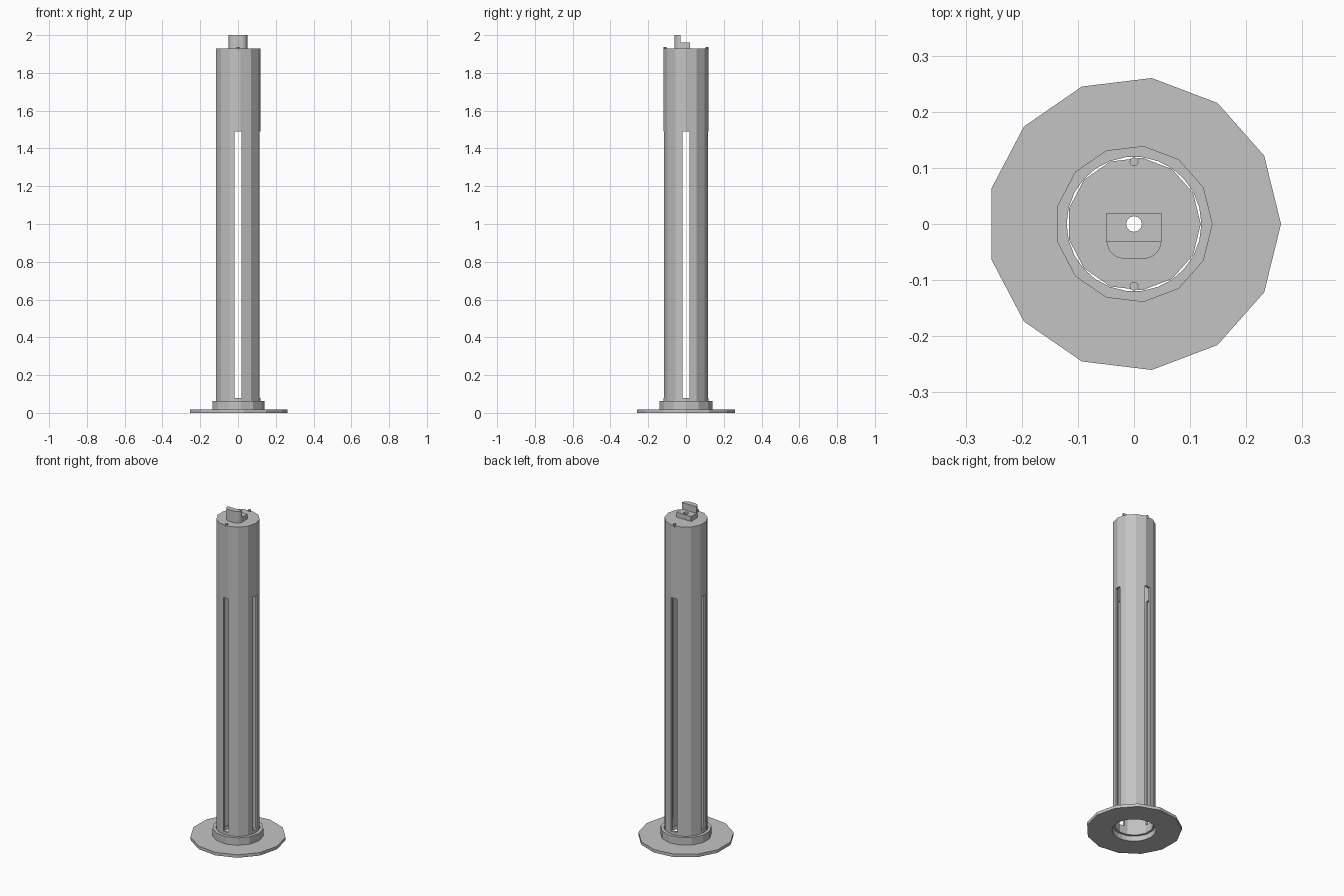
import bpy
import bmesh
import math

cube = bpy.data.objects.get("Cube")
if cube:
    bpy.data.objects.remove(cube, do_unlink=True)

grey = bpy.data.materials.new("plain grey")
grey.use_nodes = True
GREY = (0.55, 0.55, 0.55, 1)
grey.diffuse_color = GREY
grey.node_tree.nodes["Principled BSDF"].inputs["Base Color"].default_value = GREY

SIDES = 13


def prism(name, outline, z0, z1):
    """Extrude a counter-clockwise outline from z0 up to z1."""
    bm = bmesh.new()
    low = [bm.verts.new((x, y, z0)) for x, y in outline]
    high = [bm.verts.new((x, y, z1)) for x, y in outline]
    bm.faces.new(low[::-1])
    bm.faces.new(high)
    n = len(outline)
    for i in range(n):
        j = (i + 1) % n
        bm.faces.new((low[i], low[j], high[j], high[i]))
    mesh = bpy.data.meshes.new(name)
    bm.to_mesh(mesh)
    bm.free()
    mesh.materials.append(grey)
    obj = bpy.data.objects.new(name, mesh)
    bpy.context.collection.objects.link(obj)
    return obj


def ring(radius, sides=SIDES, cx=0, cy=0, start=0):
    angles = [start + math.tau * i / sides for i in range(sides)]
    return [(cx + radius * math.cos(a), cy + radius * math.sin(a)) for a in angles]


def box(hx, y0, y1):
    return [(-hx, y0), (hx, y0), (hx, y1), (-hx, y1)]


def cut(obj, cutter):
    """Subtract the cutter from the object, then remove the cutter."""
    mod = obj.modifiers.new("cut", 'BOOLEAN')
    mod.operation = 'DIFFERENCE'
    mod.solver = 'EXACT'
    mod.object = cutter
    cutter.hide_render = True
    bpy.context.view_layer.objects.active = obj
    bpy.ops.object.modifier_apply(modifier=mod.name)
    bpy.data.objects.remove(cutter, do_unlink=True)


# Base flange and collar, both open in the middle
for name, radius, z0, z1 in (("base_flange", 0.262, 0, 0.018),
                             ("base_collar", 0.14, 0.018, 0.063)):
    part = prism(name, ring(radius), z0, z1)
    cut(part, prism("bore", ring(0.12, 26), -0.1, 0.2))

# Hollow tube, closed at the top, with four long slots
TOP = 1.93
tube = prism("slotted_tube", ring(0.119), 0.03, TOP)
cut(tube, prism("tube_bore", ring(0.106), -0.1, TOP - 0.02))
cut(tube, prism("slot_front_back", box(0.0185, -0.3, 0.3), 0.08, 1.49))
cut(tube, prism("slot_sides", box(0.3, -0.0185, 0.0185), 0.08, 1.49))
cut(tube, prism("cap_hole", ring(0.014, 12), 1.8, 2.1))

# Small pins at the front and back of the cap
for name, y in (("front_pin", -0.111), ("back_pin", 0.111)):
    prism(name, ring(0.008, 8, 0, y), TOP - 0.01, TOP + 0.008)

# Stepped bracket: low block with a hole, and a taller rounded front
block = prism("bracket_step", box(0.049, -0.03, 0.02), TOP, 1.96)
cut(block, prism("step_hole", ring(0.014, 12), 1.8, 2.1))

R = 0.032
arc = [math.pi / 2 * i / 5 for i in range(6)]
left_corner = [(0.049 - R + R * math.cos(a), -0.03 - R * math.sin(a)) for a in arc]
right_corner = [(-x, y) for x, y in left_corner[::-1]]
prism("bracket_upright", right_corner[::-1] [::-1][::-1] and
      (left_corner + right_corner)[::-1], TOP, 2.0)
